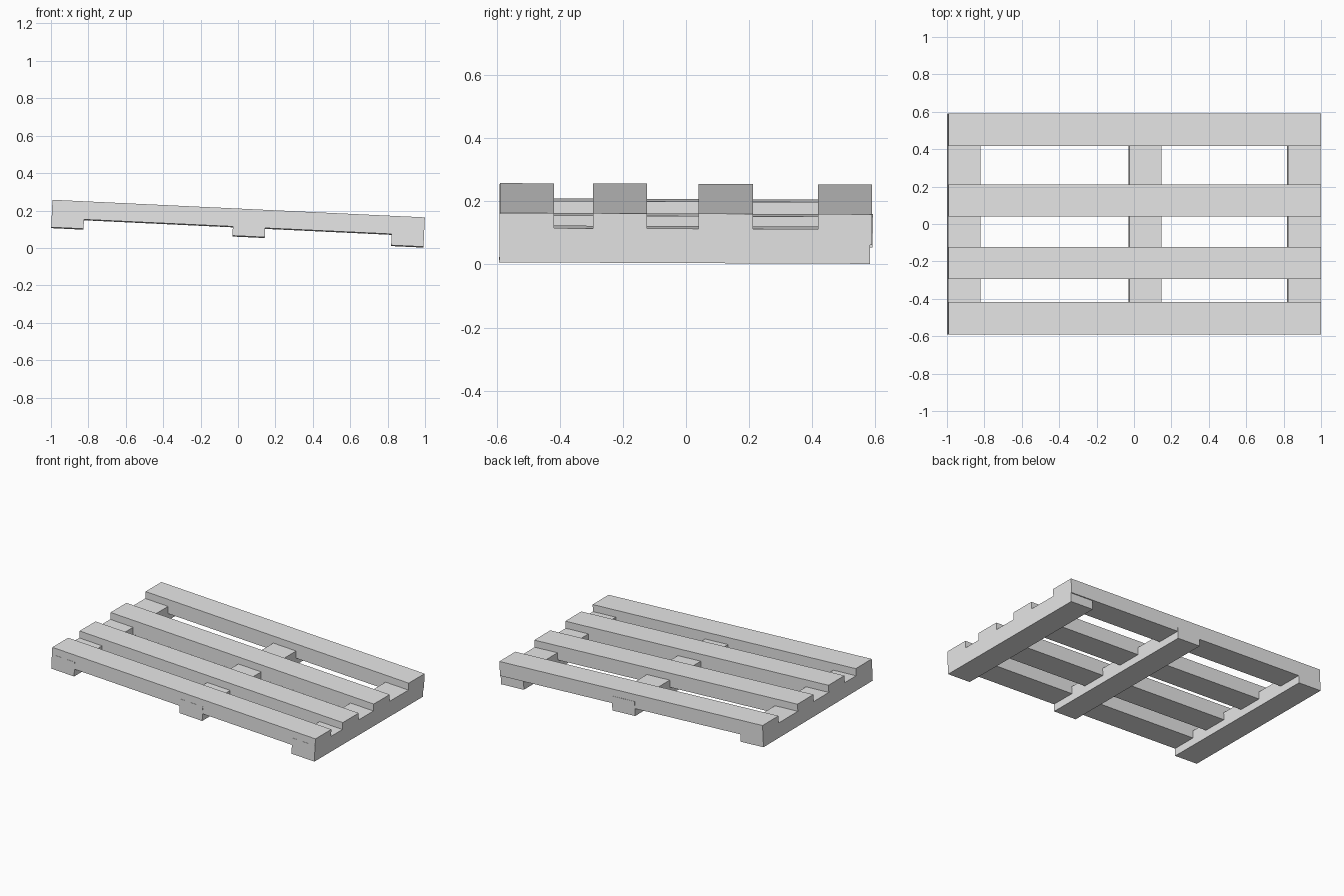
import bpy
import bmesh
from mathutils import Matrix, Vector

cube = bpy.data.objects.get("Cube")
if cube:
    bpy.data.objects.remove(cube, do_unlink=True)

# Single plain grey
grey = bpy.data.materials.new("pale_grey")
grey.use_nodes = True
colour = (0.8, 0.8, 0.8, 1)
grey.diffuse_color = colour
grey.node_tree.nodes["Principled BSDF"].inputs["Base Color"].default_value = colour

# The whole pallet leans down towards +x; local z = 0 is the deck top
TILT = (Matrix.Translation((0.0035, 0, 0.208))
        @ Matrix.Rotation(0.0472, 4, "Y")
        @ Matrix.Rotation(-0.004, 4, "X"))


def board(name, low, high):
    """Box between two opposite corners, in the tilted frame."""
    low, high = Vector(low), Vector(high)
    mesh = bpy.data.meshes.new(name)
    bm = bmesh.new()
    place = Matrix.Translation((low + high) / 2) @ Matrix.Diagonal((*(high - low), 1))
    bmesh.ops.create_cube(bm, size=1, matrix=place)
    bm.to_mesh(mesh)
    bm.free()
    mesh.materials.append(grey)
    obj = bpy.data.objects.new(name, mesh)
    obj.matrix_world = TILT
    bpy.context.collection.objects.link(obj)
    return obj


END = 0.9965

# Deck slats running along x
slats = {"front_slat": -0.59, "front_middle_slat": -0.295,
         "back_middle_slat": 0.04, "back_slat": 0.418}
for name, y in slats.items():
    board(name, (-END, y, -0.097), (END, y + 0.172, 0))

# Bearers running along y, notched around the slats: x start, back end, underside
bearers = {"right_bearer": (-END, 0.59, -0.147),
           "middle_bearer": (-0.0265, 0.592, -0.146),
           "left_bearer": (END - 0.173, 0.583, -0.157)}
for name, (x, back, bottom) in bearers.items():
    board(name, (x, -0.591, bottom), (x + 0.173, back, -0.048))
